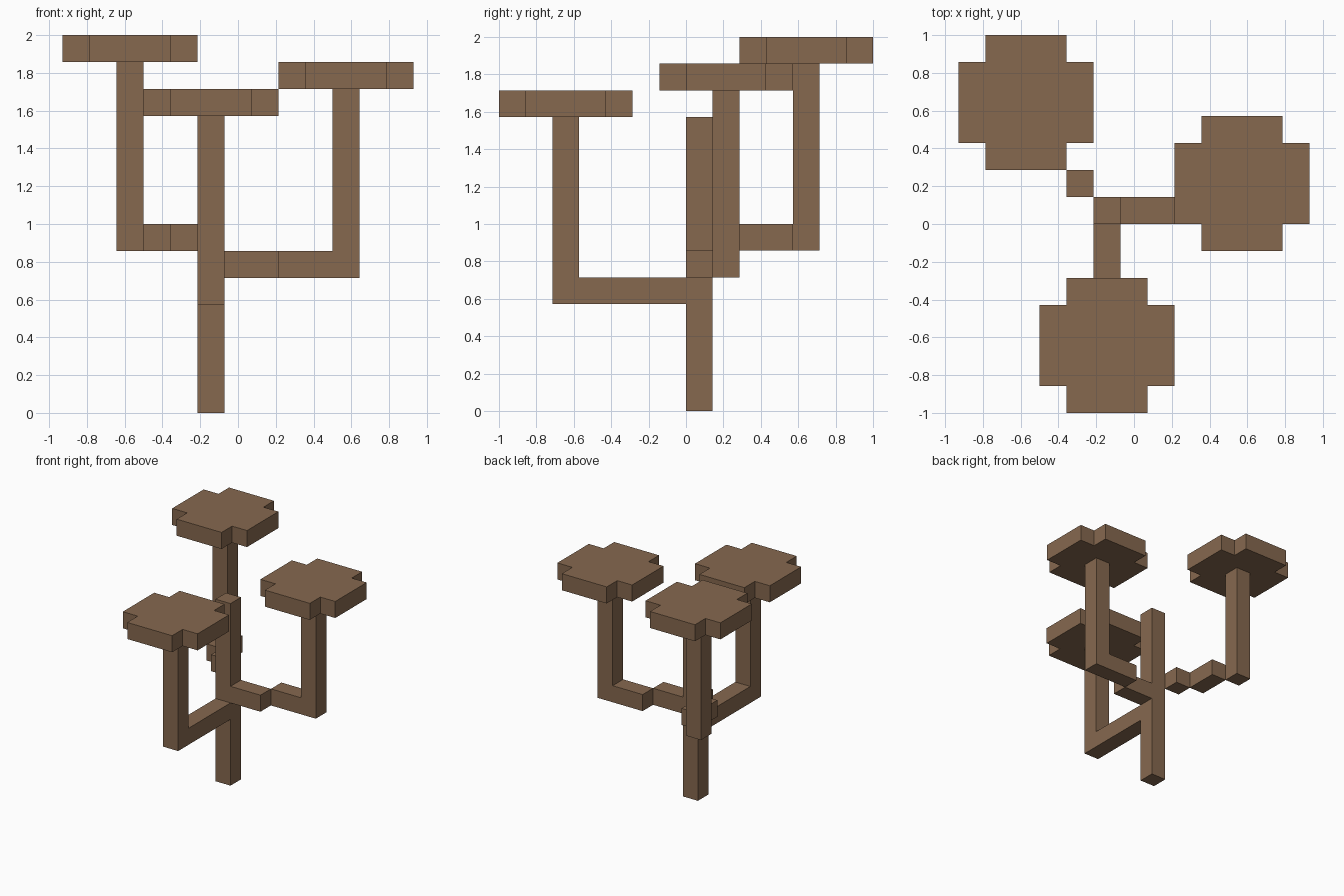
import bpy
import bmesh
from mathutils import Vector

if "Cube" in bpy.data.objects:
    bpy.data.objects.remove(bpy.data.objects["Cube"], do_unlink=True)

UNIT = 1 / 7  # side of one block

# Single bark colour
bark = bpy.data.materials.new("bark_brown")
bark.use_nodes = True
colour = (0.24, 0.14, 0.078, 1)
bark.diffuse_color = colour
bark.node_tree.nodes["Principled BSDF"].inputs["Base Color"].default_value = colour


def prism(name, outline, axis, start, depth):
    """Extrude a flat outline along an axis; all sizes in blocks."""
    bm = bmesh.new()
    verts = []
    for point in outline:
        co = list(point)
        co.insert(axis, start)
        verts.append(bm.verts.new(Vector(co) * UNIT))
    face = bm.faces.new(verts)
    extruded = bmesh.ops.extrude_face_region(bm, geom=[face])["geom"]
    shift = Vector((0, 0, 0))
    shift[axis] = depth * UNIT
    moved = [g for g in extruded if isinstance(g, bmesh.types.BMVert)]
    bmesh.ops.translate(bm, verts=moved, vec=shift)
    # Keep the starting cap so that the solid is closed
    if not face.is_valid or len(bm.faces) < len(outline) + 2:
        bm.faces.new(verts)
    bmesh.ops.recalc_face_normals(bm, faces=bm.faces)
    mesh = bpy.data.meshes.new(name)
    bm.to_mesh(mesh)
    bm.free()
    mesh.materials.append(bark)
    obj = bpy.data.objects.new(name, mesh)
    bpy.context.collection.objects.link(obj)
    return obj


def block(name, x, y, z, width=1, length=1, height=1):
    """Upright cuboid from its lowest corner."""
    outline = [(x, y), (x + width, y), (x + width, y + length), (x, y + length)]
    return prism(name, outline, 2, z, height)


def elbow(a, b, low, high):
    """Outline of an arm running from a to b, turning up at b."""
    inner = b - 1 if b > a else b + 1
    return [(a, low), (b, low), (b, high), (inner, high), (inner, low + 1), (a, low + 1)]


def canopy(name, x, y, z):
    """Flat square slab with its four corners notched out."""
    corner = [(2.5, 1.5), (1.5, 1.5), (1.5, 2.5)]
    outline = []
    for sx, sy in ((1, 1), (-1, 1), (-1, -1), (1, -1)):
        points = corner if sx * sy > 0 else corner[::-1]
        outline += [(x + sx * px, y + sy * py) for px, py in points]
    return prism(name, outline, 2, z, 1)


# Trunk
block("trunk", -1.5, 0, 0, height=11)

# Front branch
prism("front_branch", elbow(0, -5, 4, 11), 0, -1.5, 1)
canopy("front_canopy", -1, -4.5, 11)

# Left branch, stepping back halfway along
block("left_branch_base", -0.5, 0, 5, width=2)
prism("left_branch", elbow(1.5, 4.5, 5, 12), 1, 1, 1)
canopy("left_canopy", 4, 1.5, 12)

# Back branch, stepping diagonally away from the trunk
block("back_branch_base", -2.5, 1, 6)
block("back_branch_middle", -3.5, 2, 6, length=2)
block("back_branch_riser", -4.5, 4, 6, height=7)
canopy("back_canopy", -4, 4.5, 13)
